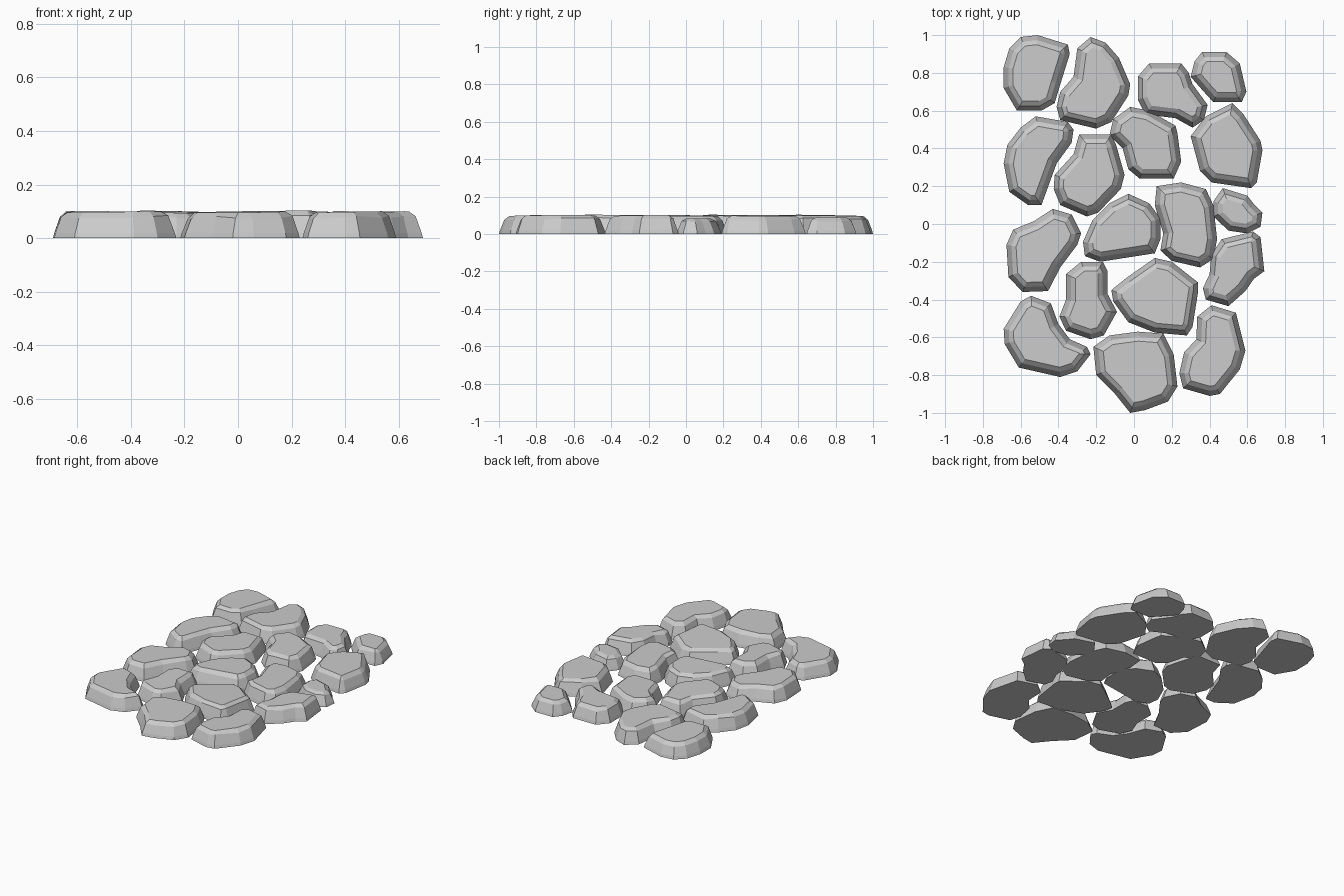
import bpy, bmesh, random
from mathutils import Vector

random.seed(4)


def inset(pts, d):
    """Move each corner of a clockwise outline inward along its mitre."""
    out = []
    n = len(pts)
    for i, p in enumerate(pts):
        a = (p - pts[i - 1]).normalized()
        b = (pts[(i + 1) % n] - p).normalized()
        na, nb = Vector((a.y, -a.x)), Vector((b.y, -b.x))
        m = (na + nb).normalized()
        out.append(p + m * d / max(m.dot(na), 0.75))
    return out


def stone(name, *coords, height=0.098):
    """Flat paving stone: sloped sides, chamfered rim, slightly tilted top."""
    pts = [Vector(c) for c in coords]
    mid = sum(pts, Vector((0, 0))) / len(pts)
    tilt = Vector((random.uniform(-0.025, 0.025), random.uniform(-0.025, 0.025)))
    bm = bmesh.new()
    rings = []
    for d, h in ((0, 0), (0.005, 0.2), (0.026, 0.8), (0.05, 1.0)):
        ring = []
        for p in inset(pts, d):
            z = h * (height + tilt.dot(p - mid))
            if h == 0.8:
                z += random.uniform(-0.006, 0.006)
            ring.append(bm.verts.new((p.x, p.y, z)))
        rings.append(ring)
    n = len(pts)
    for lo, hi in zip(rings, rings[1:]):
        for i in range(n):
            j = (i + 1) % n
            bm.faces.new((lo[i], hi[i], hi[j], lo[j]))
    bm.faces.new(rings[0])
    bm.faces.new(rings[-1][::-1])
    bmesh.ops.recalc_face_normals(bm, faces=bm.faces)
    mesh = bpy.data.meshes.new(name)
    bm.to_mesh(mesh)
    bm.free()
    bpy.context.collection.objects.link(bpy.data.objects.new(name, mesh))


# Back row
stone("stone_back_left", (-.51, 1), (-.35, .95), (-.34, .9), (-.39, .74), (-.42, .64), (-.49, .6),
      (-.62, .6), (-.69, .72), (-.69, .83), (-.66, .93), (-.6, .99))
stone("stone_back_mid", (-.23, .99), (-.15, .96), (-.08, .88), (-.02, .74), (-.03, .68), (-.12, .54),
      (-.2, .505), (-.39, .55), (-.41, .62), (-.39, .7), (-.32, .78), (-.3, .93))
stone("stone_back_right", (.08, .85), (.25, .85), (.29, .8), (.31, .74), (.39, .63), (.37, .55),
      (.31, .51), (.22, .56), (.06, .58), (.02, .66), (.02, .78))
stone("stone_back_corner", (.36, .91), (.49, .91), (.56, .85), (.595, .7), (.57, .645), (.42, .645),
      (.37, .7), (.3, .78), (.32, .86), height=0.088)

# Second row
stone("stone_second_left", (-.52, .57), (-.35, .54), (-.32, .5), (-.33, .43), (-.41, .32), (-.45, .21),
      (-.49, .1), (-.56, .1), (-.66, .17), (-.69, .32), (-.67, .42), (-.6, .51))
stone("stone_second_mid", (-.29, .475), (-.12, .475), (-.095, .42), (-.05, .26), (-.07, .185), (-.19, .06),
      (-.25, .04), (-.39, .1), (-.425, .185), (-.42, .26), (-.32, .37))
stone("stone_second_centre", (-.02, .62), (.08, .6), (.22, .52), (.23, .48), (.25, .33), (.21, .24),
      (.03, .24), (-.03, .29), (-.06, .4), (-.13, .47), (-.11, .555))
stone("stone_second_right", (.52, .64), (.58, .58), (.67, .44), (.68, .39), (.65, .22), (.62, .19),
      (.41, .22), (.35, .28), (.3, .465), (.38, .57))

# Middle row
stone("stone_middle_left", (-.43, .08), (-.33, .05), (-.28, -.05), (-.3, -.11), (-.39, -.23), (-.455, -.355),
      (-.59, -.36), (-.665, -.28), (-.675, -.11), (-.64, -.03), (-.53, .015))
stone("stone_middle_centre", (-.03, .16), (.08, .11), (.14, .03), (.14, -.08), (.11, -.155), (-.18, -.2),
      (-.26, -.17), (-.27, -.095), (-.22, .02), (-.13, .11))
stone("stone_middle_right", (.12, .2), (.25, .22), (.38, .185), (.42, .1), (.44, -.08), (.42, -.185),
      (.35, -.23), (.2, -.195), (.14, -.14), (.155, -.05), (.11, .1))
stone("stone_middle_small", (.47, .19), (.6, .15), (.635, .105), (.68, .06), (.67, -.015), (.6, -.05),
      (.5, -.035), (.42, .04), (.42, .12), height=0.082)
stone("stone_middle_edge", (.63, -.04), (.67, -.07), (.69, -.25), (.635, -.29), (.59, -.355), (.5, -.435),
      (.38, -.4), (.365, -.34), (.4, -.265), (.41, -.16), (.465, -.08))

# Front rows
stone("stone_front_inner", (-.28, -.2), (-.165, -.2), (-.14, -.25), (-.14, -.37), (-.09, -.465), (-.16, -.59),
      (-.23, -.61), (-.36, -.565), (-.395, -.49), (-.36, -.4), (-.36, -.265))
stone("stone_front_large", (.11, -.18), (.2, -.2), (.34, -.31), (.34, -.355), (.31, -.545), (.28, -.59),
      (.11, -.575), (-.03, -.52), (-.11, -.41), (-.12, -.35), (-.04, -.285))
stone("stone_front_left", (-.545, -.38), (-.44, -.42), (-.4, -.53), (-.34, -.61), (-.25, -.65), (-.23, -.69),
      (-.3, -.78), (-.39, -.81), (-.61, -.76), (-.685, -.635), (-.69, -.555), (-.6, -.41))
stone("stone_front_centre", (.02, -.57), (.155, -.58), (.21, -.69), (.23, -.86), (.18, -.94), (.06, -.985),
      (-.02, -1), (-.1, -.9), (-.2, -.8), (-.215, -.65), (-.13, -.59))
stone("stone_front_right", (.41, -.43), (.54, -.47), (.59, -.67), (.56, -.77), (.455, -.9), (.4, -.91),
      (.26, -.87), (.24, -.79), (.265, -.68), (.33, -.61), (.335, -.49))
